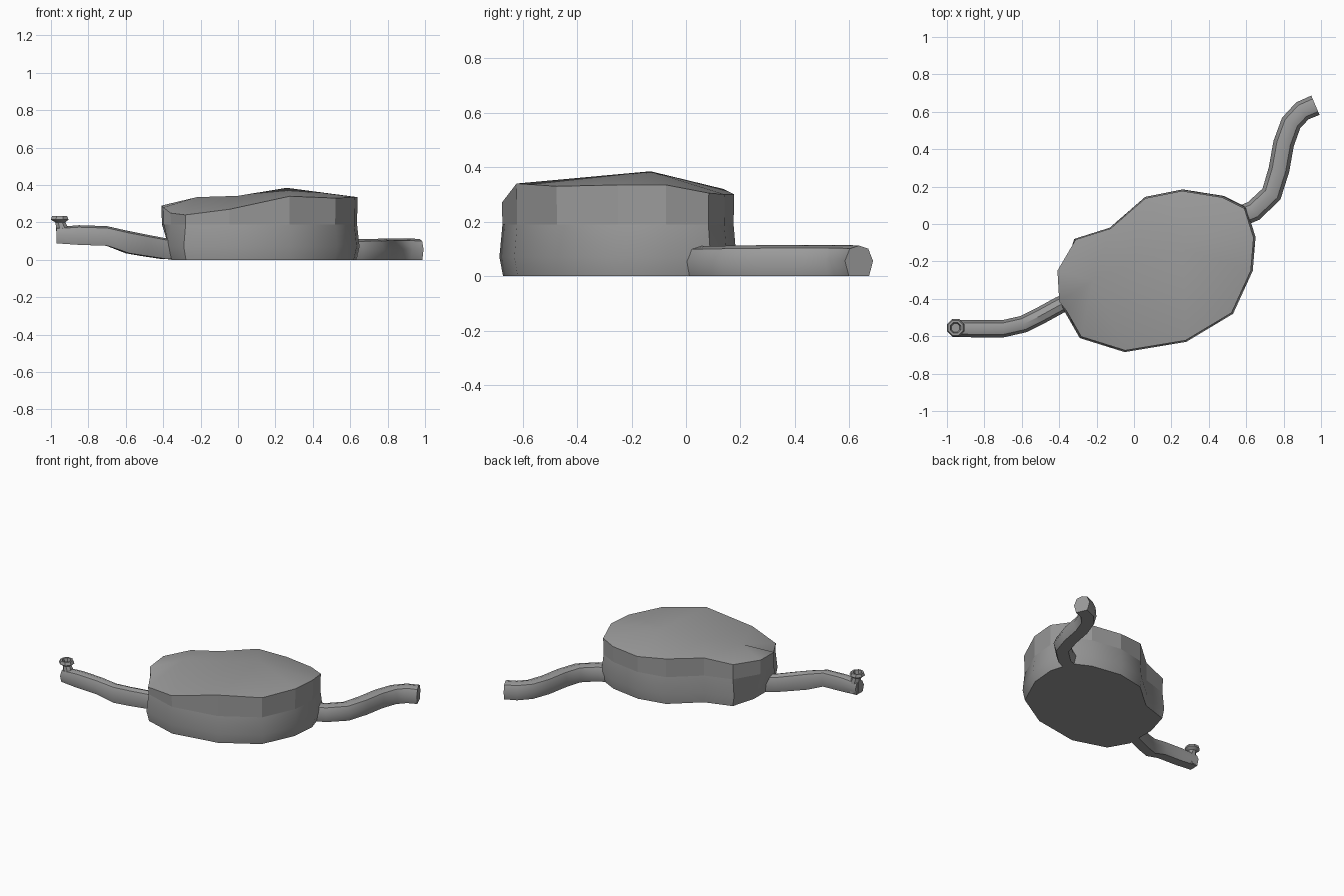
import bpy, bmesh, math
from mathutils import Vector
from mathutils.geometry import delaunay_2d_cdt

cube = bpy.data.objects.get("Cube")
if cube:
    bpy.data.objects.remove(cube, do_unlink=True)

GREY = (0.33, 0.33, 0.33, 1)
grey = bpy.data.materials.new("plain_grey")
grey.use_nodes = True
grey.diffuse_color = GREY
for node in grey.node_tree.nodes:
    if node.type == 'BSDF_PRINCIPLED':
        node.inputs["Base Color"].default_value = GREY
        node.inputs["Roughness"].default_value = 0.8


def finish(bm, name, angle=35, flat_faces=()):
    """Turn a bmesh into a shaded, coloured object."""
    bmesh.ops.recalc_face_normals(bm, faces=bm.faces)
    mesh = bpy.data.meshes.new(name)
    bm.to_mesh(mesh)
    bm.free()
    mesh.materials.append(grey)
    obj = bpy.data.objects.new(name, mesh)
    bpy.context.collection.objects.link(obj)
    bpy.ops.object.select_all(action='DESELECT')
    obj.select_set(True)
    bpy.context.view_layer.objects.active = obj
    bpy.ops.object.shade_smooth_by_angle(angle=math.radians(angle))
    for i in flat_faces:
        mesh.polygons[i].use_smooth = False
    return obj


def bridge(bm, rings):
    """Join successive closed rings of vertices with quads."""
    for a, b in zip(rings, rings[1:]):
        n = len(a)
        for i in range(n):
            j = (i + 1) % n
            bm.faces.new((a[i], a[j], b[j], b[i]))


# Bag: uneven outline with the rim height at each corner
outline = [
    (-.41, -.42, .28), (-.42, -.25, .29), (-.32, -.08, .295),
    (-.13, -.02, .315), (.06, .145, .32), (.26, .185, .30),
    (.48, .15, .30), (.60, .09, .305), (.65, -.07, .335),
    (.635, -.25, .335), (.53, -.48, .33), (.28, -.63, .34),
    (-.05, -.685, .27), (-.29, -.61, .24), (-.37, -.47, .25)]
ridge = [(-.22, -.30, .335), (0, -.20, .342), (.26, -.13, .385)]
centre = Vector((.11, -.23))


def bag_ring(bm, scale, z=None):
    ring = []
    for x, y, rim in outline:
        if z is not None and z < .1:
            x = max(x, -.37)
        p = centre + (Vector((x, y)) - centre) * scale
        ring.append(bm.verts.new((p.x, p.y, rim if z is None else z)))
    return ring


bm = bmesh.new()
rings = [bag_ring(bm, .97, 0), bag_ring(bm, 1, .07),
         bag_ring(bm, .975, .19), bag_ring(bm, .98)]
bridge(bm, rings)
count = len(outline)
upper_band = range(2 * count, 3 * count)
bm.faces.new(rings[0])

# Bag top: rim triangulated around a low ridge
cap = rings[3] + [bm.verts.new(p) for p in ridge]
r = count
ridge_edges = [(0, r), (r, r + 1), (r + 1, r + 2), (r + 2, 7)]
border = list(reversed(range(count)))
result = delaunay_2d_cdt([v.co.xy for v in cap], ridge_edges, [border], 1, 1e-5)
for face in result[2]:
    bm.faces.new([cap[result[3][i][0]] for i in face])
finish(bm, "bag", 35, upper_band)

# Tube cross-section: flat base, rounded sides (side, height fractions)
section = [(-.36, 0), (-.5, .5), (-.33, .9), (0, 1), (.33, .9), (.5, .5), (.36, 0)]


def tube(name, path, width):
    """Sweep the section along points of (x, y, base height, top height)."""
    bm = bmesh.new()
    rings = []
    for i, (x, y, low, high) in enumerate(path):
        before, after = path[max(i - 1, 0)], path[min(i + 1, len(path) - 1)]
        along = Vector((after[0] - before[0], after[1] - before[1])).normalized()
        side = Vector((along.y, -along.x)) * width
        rings.append([bm.verts.new((x + side.x * s, y + side.y * s,
                                    low + (high - low) * h)) for s, h in section])
    bridge(bm, rings)
    bm.faces.new(rings[0])
    bm.faces.new(rings[-1])
    return finish(bm, name, 40)


tube("outlet_tube", [
    (.52, .02, 0, .11), (.64, .07, 0, .11), (.735, .16, 0, .112),
    (.775, .29, 0, .114), (.80, .43, 0, .114), (.84, .54, 0, .114),
    (.90, .605, 0, .114), (.97, .635, 0, .112)], .112)

tube("mouth_tube", [
    (-.30, -.39, 0, .11), (-.40, -.435, .005, .118), (-.50, -.49, .02, .137),
    (-.59, -.535, .035, .155), (-.70, -.56, .075, .18),
    (-.85, -.56, .08, .185), (-.97, -.557, .088, .175)], .092)

# Mouthpiece: upright neck with a flared, hollow lip (x, half size, height)
bm = bmesh.new()
rings = []
for x, half, z in [(-.935, .036, .09), (-.94, .032, .17), (-.95, .027, .2),
                   (-.953, .047, .215), (-.954, .04, .235),
                   (-.954, .028, .235), (-.954, .022, .205)]:
    corners = []
    for k in range(8):
        a = math.radians(45 * k + 22.5)
        corners.append(bm.verts.new((x + half * 1.08 * math.cos(a),
                                     -.555 + half * 1.08 * math.sin(a), z)))
    rings.append(corners)
bridge(bm, rings)
bm.faces.new(rings[0])
bm.faces.new(rings[-1])
finish(bm, "mouthpiece", 35)
